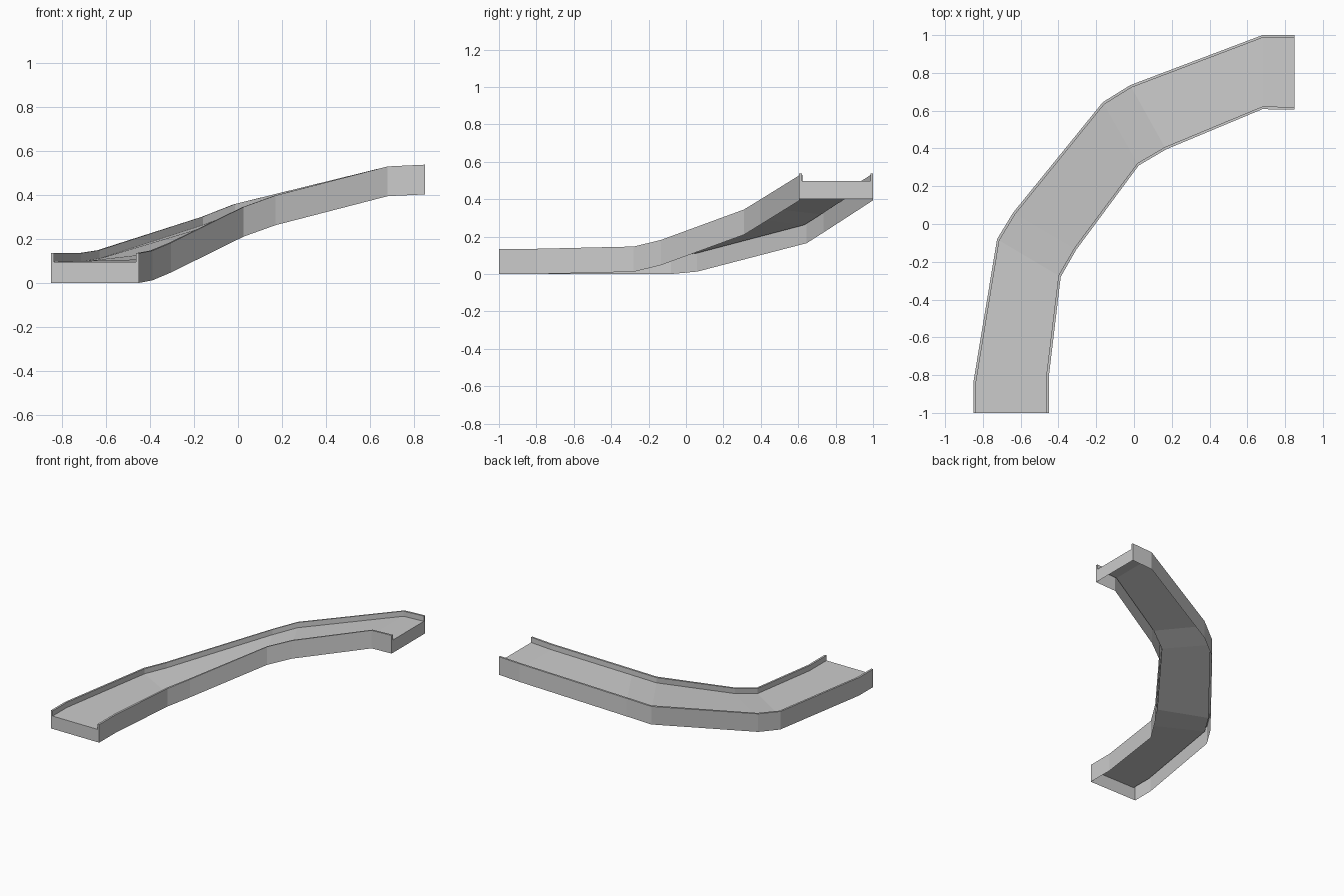
import bpy, bmesh
from mathutils import Vector

if "Cube" in bpy.data.objects:
    bpy.data.objects.remove(bpy.data.objects["Cube"])

# Bottom edges of the outer and inner walls at each station along the bend
outer = [(-.85, -1, 0), (-.85, -.835, 0), (-.725, -.08, 0), (-.64, .06, .013),
         (-.165, .645, .165), (-.02, .735, .222), (.68, 1, .394), (.85, 1, .402)]
inner = [(-.45, -1, 0), (-.45, -.80, 0), (-.388, -.28, .012), (-.305, -.135, .047),
         (.025, .31, .21), (.17, .395, .262), (.68, .608, .394), (.85, .605, .402)]

# Cross-section: (fraction across, height), open underneath
RIM, ROAD, TOP = .036, .096, .135
profile = [(0, 0), (0, TOP), (RIM, TOP), (RIM, ROAD),
           (1 - RIM, ROAD), (1 - RIM, TOP), (1, TOP), (1, 0)]

bm = bmesh.new()
rows = [[bm.verts.new(Vector(a).lerp(Vector(b), t) + Vector((0, 0, h)))
         for t, h in profile] for a, b in zip(outer, inner)]

# Walls, rims and road deck
for r0, r1 in zip(rows, rows[1:]):
    for i in range(len(profile) - 1):
        bm.faces.new((r0[i], r1[i], r1[i + 1], r0[i + 1]))

# End plates: panel below the deck plus the two rim ends
for r, flip in ((rows[0], False), (rows[-1], True)):
    loop = r[::-1] if not flip else r
    bm.faces.new(loop)

bmesh.ops.recalc_face_normals(bm, faces=bm.faces)
# Keep the deck facing up
bm.faces.ensure_lookup_table()
if bm.faces[3].normal.z < 0:
    bmesh.ops.reverse_faces(bm, faces=bm.faces)

mesh = bpy.data.meshes.new("curved_ramp")
bm.to_mesh(mesh)
bm.free()
ramp = bpy.data.objects.new("curved_ramp", mesh)
bpy.context.collection.objects.link(ramp)
